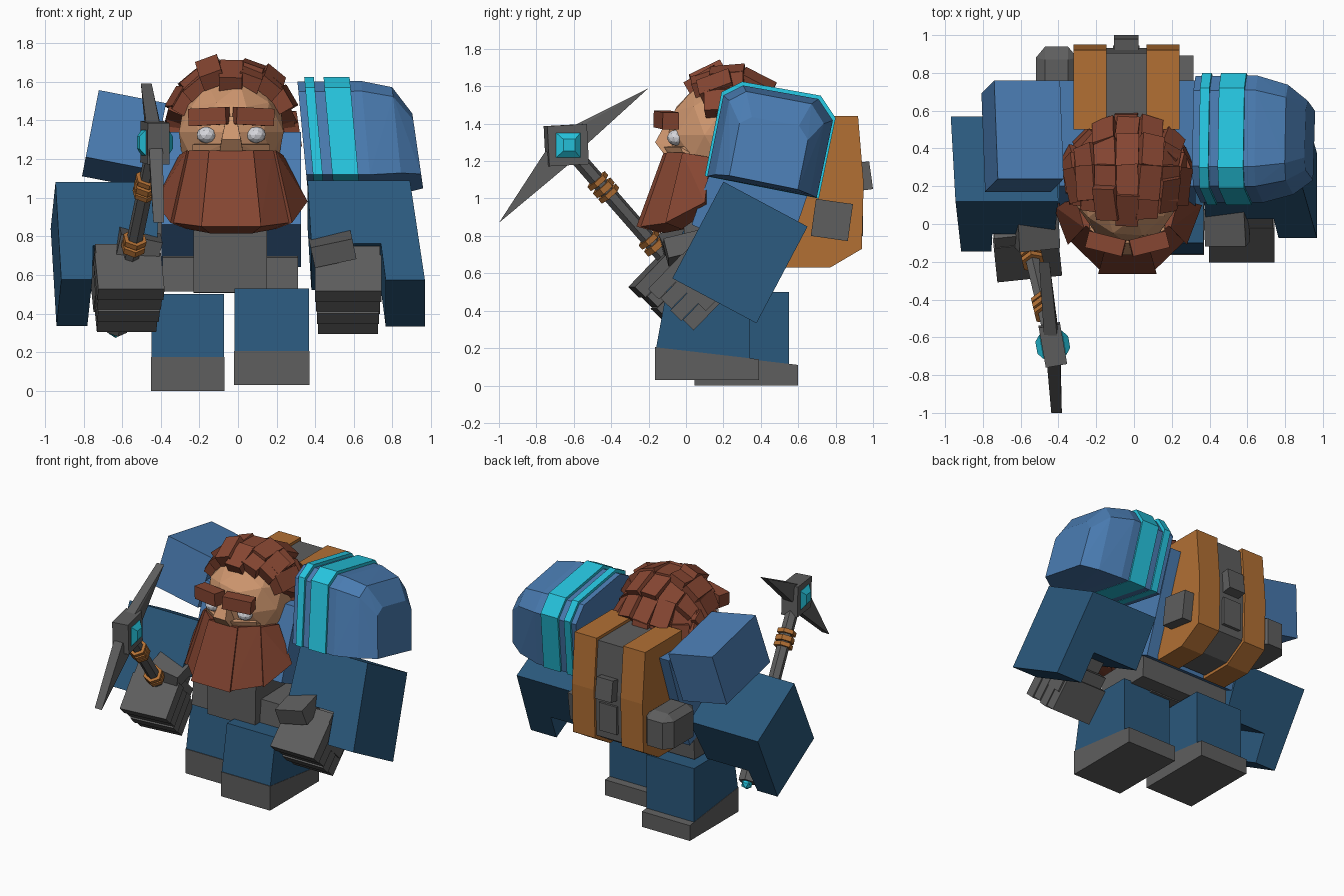
import bpy, bmesh, math, random
from mathutils import Vector, Matrix, Euler

if "Cube" in bpy.data.objects:
    bpy.data.objects.remove(bpy.data.objects["Cube"])

random.seed(4)
CX = -0.035  # body centre line


def mat(name, r, g, b):
    m = bpy.data.materials.new(name)
    lin = [(c / 255 / 12.92) if c < 10 else ((c / 255 + 0.055) / 1.055) ** 2.4 for c in (r, g, b)]
    m.diffuse_color = (*lin, 1)
    m.use_nodes = True
    m.node_tree.nodes["Principled BSDF"].inputs["Base Color"].default_value = m.diffuse_color
    return m


BLUE = mat("light_blue", 74, 124, 178)
NAVY = mat("dark_blue", 42, 88, 124)
CYAN = mat("cyan", 38, 198, 224)
HAIR = mat("red_brown", 134, 70, 50)
SKIN = mat("skin", 206, 150, 110)
LEATHER = mat("leather", 178, 112, 52)
GREY = mat("grey", 94, 94, 94)
WHITE = mat("eye_white", 215, 215, 220)


def finish(name, bm, m):
    bmesh.ops.recalc_face_normals(bm, faces=bm.faces)
    me = bpy.data.meshes.new(name)
    bm.to_mesh(me)
    bm.free()
    me.materials.append(m)
    ob = bpy.data.objects.new(name, me)
    bpy.context.collection.objects.link(ob)
    return ob


def hull(name, pts, m):
    bm = bmesh.new()
    for p in pts:
        bm.verts.new(p)
    bmesh.ops.convex_hull(bm, input=bm.verts)
    bmesh.ops.delete(bm, geom=[v for v in bm.verts if not v.link_faces], context='VERTS')
    bmesh.ops.dissolve_limit(bm, angle_limit=0.02, verts=bm.verts, edges=bm.edges)
    return finish(name, bm, m)


def rot(x=0, y=0, z=0):
    return Euler([math.radians(a) for a in (x, y, z)]).to_matrix().to_4x4()


def box(name, c, size, m, r=None):
    bm = bmesh.new()
    M = Matrix.Translation(c) @ (r or Matrix()) @ Matrix.Diagonal((*size, 1))
    bmesh.ops.create_cube(bm, size=1, matrix=M)
    return finish(name, bm, m)


def ball(name, c, size, m, sub):
    bm = bmesh.new()
    bmesh.ops.create_icosphere(bm, subdivisions=sub, radius=1,
                               matrix=Matrix.Translation(c) @ Matrix.Diagonal((*size, 1)))
    return finish(name, bm, m)


def slab(name, x0, x1, prof, m):
    """Side profile of (y, z) points stretched between two x positions."""
    return hull(name, [(x, y, z) for x in (x0, x1) for y, z in prof], m)


def rod(name, a, b, r, m, n=6):
    a, b = Vector(a), Vector(b)
    d = b - a
    bm = bmesh.new()
    M = Matrix.Translation((a + b) / 2) @ d.to_track_quat('Z', 'Y').to_matrix().to_4x4()
    bmesh.ops.create_cone(bm, cap_ends=True, segments=n, radius1=r, radius2=r, depth=d.length, matrix=M)
    return finish(name, bm, m)


# Legs and boots
for side, x0, x1, dy, dz in (("left", -0.45, -0.07, 0.21, 0), ("right", -0.02, 0.37, 0, 0.03)):
    def sh(pts):
        return [(y + dy, z + dz) for y, z in pts]
    slab(side + "_boot", x0, x1, sh([(-0.165, 0), (-0.165, 0.175), (0.39, 0.11), (0.39, 0)]), GREY)
    slab(side + "_leg", x0 + 0.002, x1 - 0.002,
         sh([(-0.16, 0.17), (-0.10, 0.50), (0.34, 0.50), (0.34, 0.10)]), NAVY)

# Torso, belt and apron
slab("torso", -0.395, 0.325, [(0.03, 0.86), (0.2, 1.34), (0.76, 1.34), (0.52, 0.64)], BLUE)
slab("belt", -0.39, 0.31, [(0.03, 0.515), (0.05, 0.69), (0.47, 0.70), (0.46, 0.515)], GREY)
slab("apron", -0.23, 0.15, [(-0.02, 0.51), (-0.01, 0.88), (0.3, 0.88), (0.36, 0.505)], GREY)

# Backpack with two leather panels, grey middle, buckle and pouches
PACK = [(0.5, 1.44), (0.92, 1.44), (0.95, 1.08), (0.94, 0.73), (0.77, 0.63), (0.53, 0.63)]
slab("pack_panel_left", -0.32, -0.145, PACK, LEATHER)
slab("pack_panel_right", 0.065, 0.24, PACK, LEATHER)
slab("pack_middle", -0.15, 0.07, [(0.72 + (y - 0.72) * 0.92, 1.04 + (z - 1.04) * 0.95) for y, z in PACK], GREY)
box("upper_buckle", (-0.04, 0.955, 1.12), (0.13, 0.07, 0.15), GREY, rot(8))
box("lower_buckle", (-0.04, 0.915, 0.9), (0.14, 0.06, 0.2), GREY)
box("side_pouch", (0.27, 0.78, 0.885), (0.09, 0.2, 0.2), GREY, rot(-8))
hull("side_flask", [(-0.41 + sx * a, 0.77 + sy * b, z) for sx in (-1, 1) for sy in (-1, 1)
                    for a, b in ((0.11, 0.11), (0.06, 0.17)) for z in (0.79, 0.98)]
     + [(-0.41 + sx * 0.06, 0.77 + sy * 0.1, 1.02) for sx in (-1, 1) for sy in (-1, 1)], GREY)

# Head, eyes, brows and nose
ball("head", (CX, 0.19, 1.34), (0.285, 0.295, 0.29), SKIN, 2)
for s in (-1, 1):
    ball("eye", (CX + s * 0.128, -0.052, 1.325), (0.052, 0.05, 0.043), WHITE, 2)
    box("eyebrow", (CX + s * 0.115, -0.105, 1.42), (0.2, 0.09, 0.09), HAIR, rot(0, s * 3, s * 14))
    hull("cheek", [(CX + s * x, y, z) for x, y, z in ((0.05, -0.12, 1.275), (0.2, -0.03, 1.275),
         (0.05, -0.08, 1.2), (0.2, 0.0, 1.2), (0.12, 0.1, 1.29), (0.2, 0.1, 1.2))], SKIN)
hull("nose", [(CX + s * x, y, z) for s in (-1, 1) for x, y, z in
              ((0.025, -0.10, 1.42), (0.05, -0.165, 1.30), (0.06, -0.12, 1.24), (0.06, -0.03, 1.26))], SKIN)

# Hair: overlapping bricks laid in rows over the skull, front row swept back at the sides
for row, a in enumerate((-20, 4, 32, 60, 88, 112)):
    step = 20 if row < 2 else 22.5
    for b in [step * k for k in range(-3, 4)]:
        R = rot(-(a + (abs(b) * 0.3 if row == 0 else 0))) @ rot(0, b)
        d = R @ Vector((0, 0, 1))
        lift = random.uniform(-0.02, 0.02)
        c = Vector((CX + d.x * (0.295 + lift), 0.2 + d.y * (0.335 + lift), 1.345 + d.z * (0.315 + lift)))
        box("hair_lock", c, (0.12, 0.185, 0.085), HAIR, R @ rot(random.uniform(3, 16), 0, random.uniform(-5, 5)))

# Beard: five flaring plates around the chin
TOP = [(-0.27, 0.13, 1.22), (-0.23, -0.02, 1.245), (-0.115, -0.12, 1.245)]
LOW = [(-0.395, 0.1, 0.98), (-0.315, -0.11, 0.87), (-0.155, -0.265, 0.85)]
TOP += [(-x, y, z) for x, y, z in TOP[::-1]]
LOW += [(-x, y, z) for x, y, z in LOW[::-1]]
for i in range(5):
    k = 0.95 if i in (1, 3) else 1.0
    outer = [(x * k, 0.2 + (y - 0.2) * k, z) for x, y, z in (TOP[i], TOP[i + 1], LOW[i], LOW[i + 1])]
    inner = [(x * 0.72, 0.2 + (y - 0.2) * 0.72, z - (0.035 if z < 1.1 else 0.02)) for x, y, z in outer]
    hull("beard_plate", [(CX + x, y, z) for x, y, z in outer + inner], HAIR)

# Right shoulder guard: domed outwards, with raised bands
GUARD = [(0.10, 1.12), (0.19, 1.57), (0.30, 1.625), (0.72, 1.55), (0.80, 1.43), (0.71, 1.0)]


def guard(x, sy, sz, up=0):
    return [(x + 0.09 * (1.6 - z), 0.43 + (y - 0.43) * sy, 1.1 + up + (z - 1.1) * sz) for y, z in GUARD]


hull("shoulder_guard", guard(0.31, 0.955, 0.955) + guard(0.64, 0.96, 0.96) + guard(0.80, 0.83, 0.88, 0.01)
     + guard(0.905, 0.6, 0.62, 0.01), BLUE)
hull("guard_band_narrow", guard(0.345, 1, 1) + guard(0.395, 1, 1), CYAN)
hull("guard_band_wide", guard(0.445, 1, 1) + guard(0.58, 1, 1), CYAN)

# Left shoulder block
box("left_shoulder", (-0.59, 0.465, 1.3), (0.355, 0.53, 0.36), BLUE, rot(0, 11, 0) @ rot(-11))


# Arms: thick blocks notched on the inside for the hand
def arm(name, s, dy, dz, dx, outline):
    bm = bmesh.new()
    f = bm.faces.new([bm.verts.new((s * x, 0.2 - 0.467 * t + dy, 1.09 - 0.884 * t + dz)) for x, t in outline])
    ext = bmesh.ops.extrude_face_region(bm, geom=[f])["geom"]
    bmesh.ops.translate(bm, vec=(dx, 0.45, -0.24), verts=[v for v in ext if isinstance(v, bmesh.types.BMVert)])
    return finish(name, bm, NAVY)


arm("right_arm", 1, 0, 0, 0, [(0.36, 0), (0.89, 0), (0.968, 0.585), (0.765, 0.585), (0.74, 0.37), (0.38, 0.37)])
arm("left_arm", -1, -0.08, -0.01, -0.025,
    [(0.40, 0), (0.945, 0), (0.915, 0.57), (0.755, 0.57), (0.75, 0.37), (0.42, 0.37)])


# Hands: four stacked fingers, a palm, a wrist and a thumb
def hand(side, c, yaw, s, thumb):
    R = rot(0, 0, yaw) @ rot(46)
    c = Vector(c)
    for i in range(4):
        o = R @ Vector((0, -0.02, (i - 1.5) * 0.083))
        box(side + "_finger", c + o, (0.345 - 0.012 * (3 - i), 0.24 + 0.02 * (i % 2), 0.08), GREY, R)
    box(side + "_palm", c + R @ Vector((s * 0.02, 0.08, 0.01)), (0.29, 0.2, 0.3), GREY, R)
    box(side + "_wrist", c + Vector((s * 0.03, 0.11, 0.15)), (0.26, 0.22, 0.2), GREY, R)
    box(side + "_thumb", c + Vector(thumb), (0.22, 0.2, 0.11), GREY, rot(14, -s * 12, yaw))


hand("right", (0.57, 0.02, 0.51), 0, 1, (-0.08, -0.03, 0.225))
hand("left", (-0.575, -0.07, 0.52), 6, -1, (0.06, 0.04, 0.24))

# Pickaxe: handle, wraps, pommel
HEAD, END = Vector((-0.43, -0.64, 1.285)), Vector((-0.625, 0.18, 0.35))
AX = (END - HEAD).normalized()
rod("pick_handle", HEAD, END, 0.042, GREY)
for t, w in ((0.245, 0.028), (0.29, 0.035), (0.335, 0.028), (0.665, 0.03), (0.71, 0.035)):
    rod("handle_wrap", HEAD + AX * t, HEAD + AX * (t + w), 0.064, LEATHER)
rod("pommel", END - AX * 0.05, END + AX * 0.04, 0.06, GREY)
ball("pommel_gem", END + AX * 0.05, (0.04, 0.04, 0.04), CYAN, 1)

# Pickaxe head: block, gems and two tapering blades
R = rot(0, 0, 10)
box("pick_block", HEAD, (0.115, 0.215, 0.215), GREY, R @ rot(3))
for s in (-1, 1):
    hull("pick_gem", [HEAD + R @ Vector((s * x, y * h, z * h)) for x, h in ((0.05, 0.066), (0.06, 0.066), (0.088, 0.032))
                      for y in (-1, 1) for z in (-1, 1)], CYAN)


def blade(name, base, tip, x0, x1):
    hull(name, [(x0 + d, y, z) for d in (-0.035, 0.035) for y, z in base]
         + [(x1 + d, *tip) for d in (-0.028, 0.028)], GREY)


blade("upper_blade", [(-0.55, 1.395), (-0.53, 1.29), (-0.62, 1.38)], (-0.2, 1.59), -0.44, -0.475)
blade("lower_blade", [(-0.75, 1.255), (-0.74, 1.18), (-0.635, 1.175)], (-1.0, 0.87), -0.425, -0.41)
